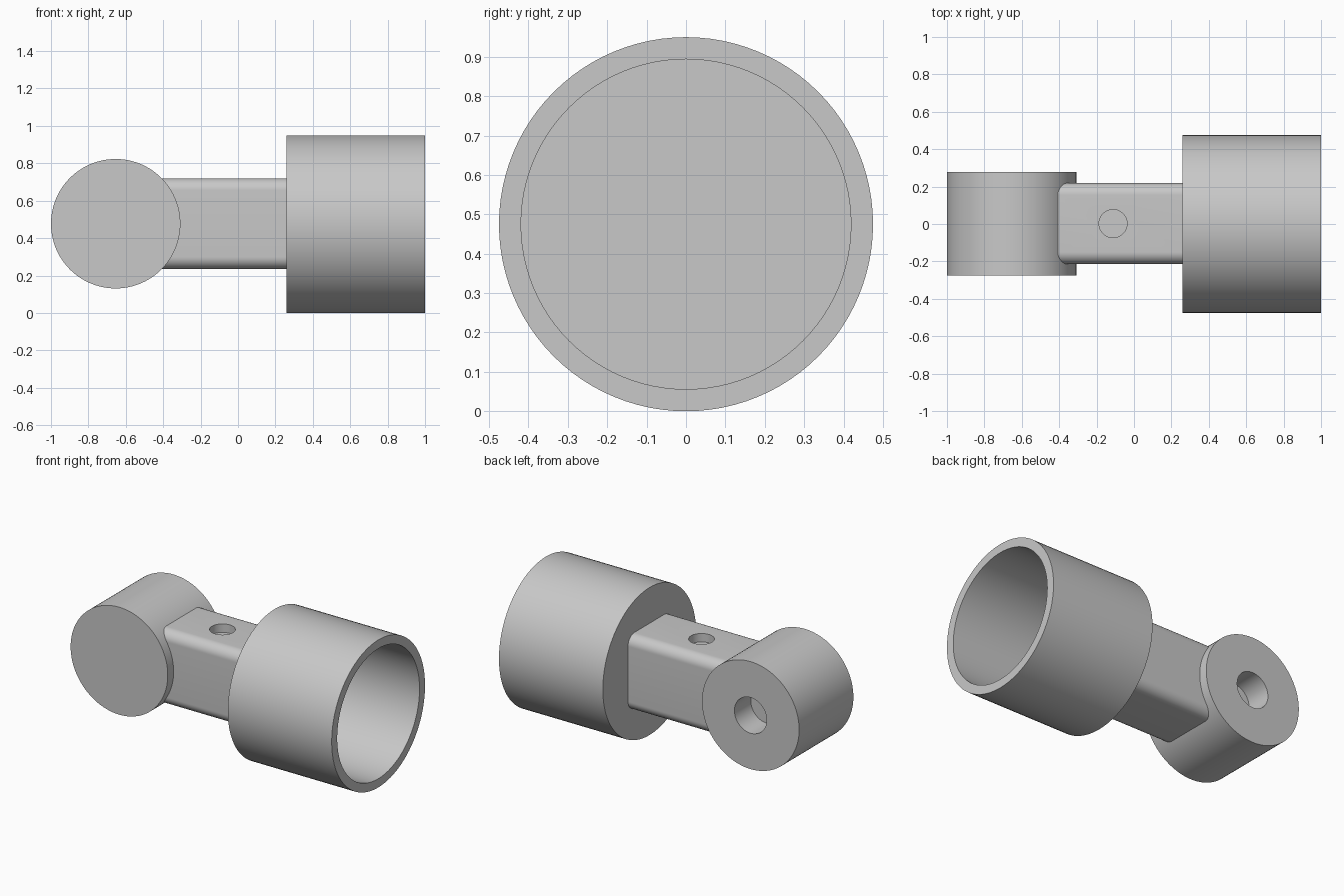
import bpy, bmesh, math
from mathutils import Vector, Matrix

default = bpy.data.objects.get("Cube")
if default:
    bpy.data.objects.remove(default, do_unlink=True)

AXIS_Z = 0.477      # height of the shared centre line
SEGMENTS = 96

grey = bpy.data.materials.new("plain_grey")
grey.use_nodes = True
colour = (0.58, 0.58, 0.58, 1)
grey.diffuse_color = colour
grey.node_tree.nodes["Principled BSDF"].inputs["Base Color"].default_value = colour


def make_object(name, bm):
    bmesh.ops.recalc_face_normals(bm, faces=bm.faces)
    mesh = bpy.data.meshes.new(name)
    bm.to_mesh(mesh)
    bm.free()
    mesh.materials.append(grey)
    obj = bpy.data.objects.new(name, mesh)
    bpy.context.collection.objects.link(obj)
    return obj


def activate(obj):
    bpy.ops.object.select_all(action='DESELECT')
    obj.select_set(True)
    bpy.context.view_layer.objects.active = obj


def smooth(obj):
    activate(obj)
    bpy.ops.object.shade_smooth_by_angle(angle=math.radians(30))


def lathe(name, profile, axis, centre):
    """Revolve (radius, distance along axis) points about an axis."""
    axis = Vector(axis)
    out = Vector((0, 0, 1))
    centre = Vector(centre)
    bm = bmesh.new()
    verts = [bm.verts.new(centre + out * r + axis * t) for r, t in profile]
    edges = [bm.edges.new(pair) for pair in zip(verts, verts[1:])]
    bmesh.ops.spin(bm, geom=verts + edges, cent=centre, axis=axis,
                   angle=math.tau, steps=SEGMENTS, use_duplicate=False)
    bmesh.ops.remove_doubles(bm, verts=bm.verts, dist=1e-4)
    return make_object(name, bm)


# Open socket cup
socket = lathe("socket_cup",
               [(0, 0.26), (0.475, 0.26), (0.475, 1.0), (0.419, 1.0),
                (0.419, 0.32), (0, 0.32)],
               (1, 0, 0), (0, 0, 0.475))
smooth(socket)

# Round head with a blind hole in its back face
head = lathe("round_head",
             [(0, -0.275), (0.346, -0.275), (0.346, 0.277), (0.115, 0.277),
              (0.115, 0.11), (0, 0.11)],
             (0, 1, 0), (-0.654, 0, AXIS_Z))
smooth(head)

# Neck with rounded long edges
x0, x1 = -0.42, 0.27
bm = bmesh.new()
bmesh.ops.create_cube(bm, size=1, matrix=Matrix.Translation(
    ((x0 + x1) / 2, 0.002, AXIS_Z)) @ Matrix.Diagonal((x1 - x0, 0.434, 0.485, 1)))
long_edges = [e for e in bm.edges
              if abs(e.verts[0].co.x - e.verts[1].co.x) > 0.1]
bmesh.ops.bevel(bm, geom=long_edges, offset=0.065, segments=12,
                profile=0.5, affect='EDGES')
neck = make_object("neck", bm)

# Shallow round hole in the top of the neck
bm = bmesh.new()
bmesh.ops.create_cone(bm, cap_ends=True, segments=64, radius1=0.075,
                      radius2=0.075, depth=0.2,
                      matrix=Matrix.Translation((-0.112, 0.002, 0.765)))
cutter = make_object("hole_cutter", bm)
cutter.hide_render = True
cut = neck.modifiers.new("top_hole", 'BOOLEAN')
cut.operation = 'DIFFERENCE'
cut.solver = 'EXACT'
cut.object = cutter
activate(neck)
bpy.ops.object.modifier_apply(modifier=cut.name)
bpy.data.objects.remove(cutter, do_unlink=True)
smooth(neck)
